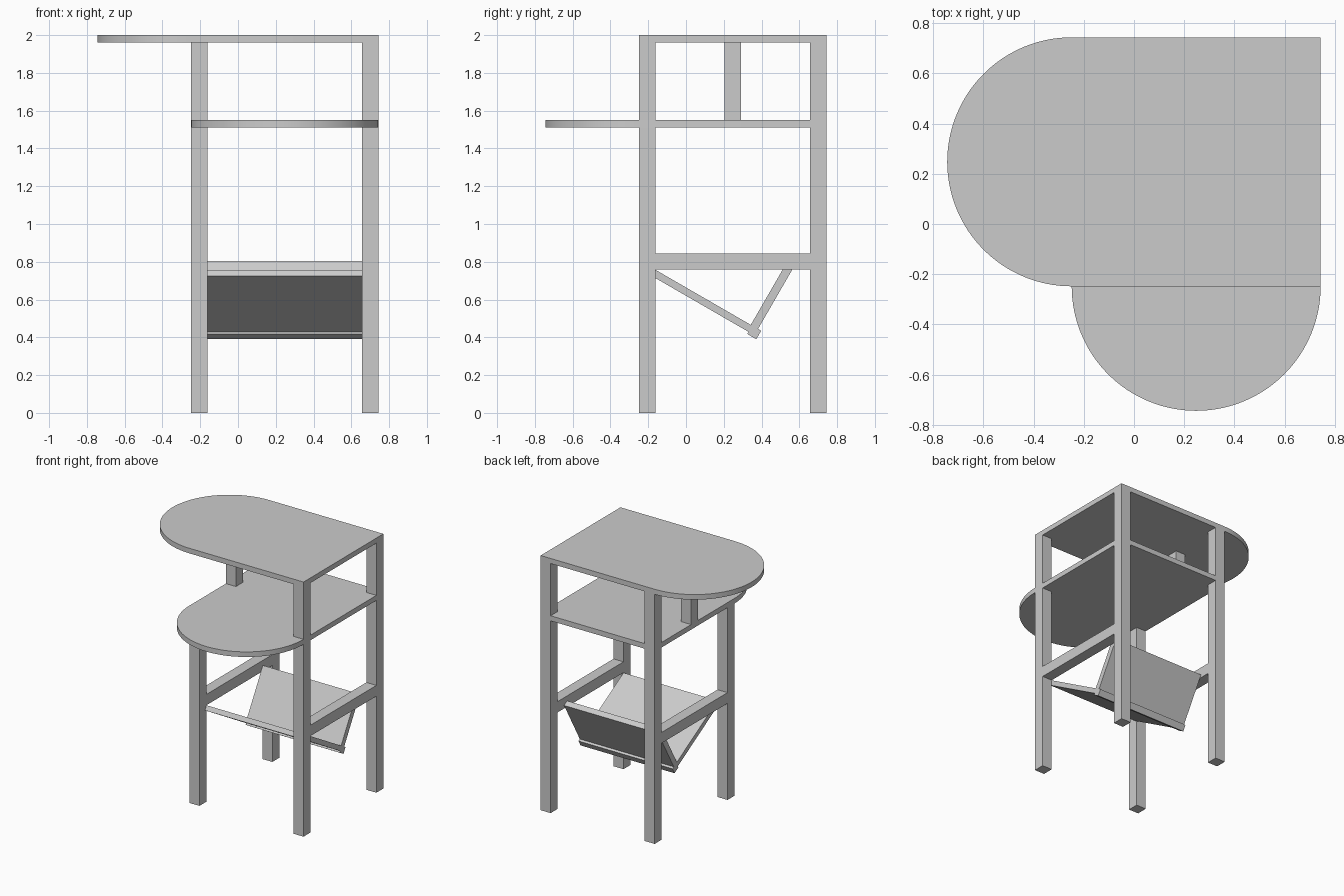
import bpy, bmesh, math
from mathutils import Vector

cube = bpy.data.objects.get("Cube")
if cube:
    bpy.data.objects.remove(cube, do_unlink=True)

# Single flat colour
GREY = (0.6, 0.6, 0.6, 1)
grey = bpy.data.materials.new("light_grey")
grey.use_nodes = True
grey.diffuse_color = GREY
grey.node_tree.nodes["Principled BSDF"].inputs["Base Color"].default_value = GREY

LOW, HIGH = -0.248, 0.743        # outer faces of the square frame
LEG = 0.087                      # leg width
MID = (LOW + HIGH) / 2
RADIUS = (HIGH - LOW) / 2
INNER_LOW, INNER_HIGH = LOW + LEG, HIGH - LEG
TOP_BASE, SHELF_BASE, BOARD = 1.96, 1.51, 0.04


def prism(name, points, offset, smooth=False):
    """Extrude a flat outline along an offset."""
    bm = bmesh.new()
    face = bm.faces.new([bm.verts.new(p) for p in points])
    extruded = bmesh.ops.extrude_face_region(bm, geom=[face])["geom"]
    moved = [g for g in extruded if isinstance(g, bmesh.types.BMVert)]
    bmesh.ops.translate(bm, verts=moved, vec=Vector(offset))
    bmesh.ops.recalc_face_normals(bm, faces=bm.faces)
    mesh = bpy.data.meshes.new(name)
    bm.to_mesh(mesh)
    bm.free()
    mesh.materials.append(grey)
    obj = bpy.data.objects.new(name, mesh)
    bpy.context.collection.objects.link(obj)
    if smooth:
        bpy.ops.object.select_all(action="DESELECT")
        obj.select_set(True)
        bpy.context.view_layer.objects.active = obj
        bpy.ops.object.shade_smooth_by_angle(angle=math.radians(30))
    return obj


def box(name, x0, x1, y0, y1, z0, z1):
    outline = [(x0, y0, z0), (x1, y0, z0), (x1, y1, z0), (x0, y1, z0)]
    return prism(name, outline, (0, 0, z1 - z0))


def rounded_board(name, z, toward_x):
    """Square board with a half-round end toward -x or -y."""
    steps = 64
    outline = [(HIGH, HIGH), (LOW, HIGH)]
    for i in range(steps + 1):
        a = math.pi * (1 + i / steps)
        outline.append((MID + RADIUS * math.cos(a), LOW + RADIUS * math.sin(a)))
    outline = list(dict.fromkeys((round(x, 5), round(y, 5)) for x, y in outline))
    if toward_x:
        outline = [(y, x) for x, y in outline]
    return prism(name, [(x, y, z) for x, y in outline], (0, 0, BOARD), True)


# Boards
rounded_board("table_top", TOP_BASE, True)
rounded_board("middle_shelf", SHELF_BASE, False)

# Legs: the front right one stops under the shelf
for side, x in (("right", LOW), ("left", INNER_HIGH)):
    for end, y in (("front", LOW), ("back", INNER_HIGH)):
        short = side == "right" and end == "front"
        height = SHELF_BASE if short else TOP_BASE
        box(f"{end}_{side}_leg", x, x + LEG, y, y + LEG, 0, height)
    # Side rails between front and back legs
    box(f"{side}_rail", x, x + LEG, INNER_LOW, INNER_HIGH, 0.758, 0.843)

# Short post between shelf and top
box("short_post", LOW, LOW + LEG, MID - LEG / 2, MID + LEG / 2,
    SHELF_BASE + BOARD, TOP_BASE)

# Tilted rack: coordinates run along (s) and square to (n) the sloping panel
TILT = math.radians(30)
START = Vector((INNER_LOW, INNER_LOW, 0.757))
ALONG = Vector((0, math.cos(TILT), -math.sin(TILT)))
NORMAL = Vector((0, math.sin(TILT), math.cos(TILT)))


def tilted_panel(name, s0, s1, n0, n1):
    corners = ((s0, n0), (s1, n0), (s1, n1), (s0, n1))
    return prism(name, [START + ALONG * s + NORMAL * n for s, n in corners],
                 (INNER_HIGH - INNER_LOW, 0, 0))


tilted_panel("rack_front_panel", 0, 0.645, -0.038, 0)
tilted_panel("rack_back_panel", 0.582, 0.626, 0, 0.39)
tilted_panel("rack_lower_batten", 0.59, 0.645, -0.051, -0.038)
